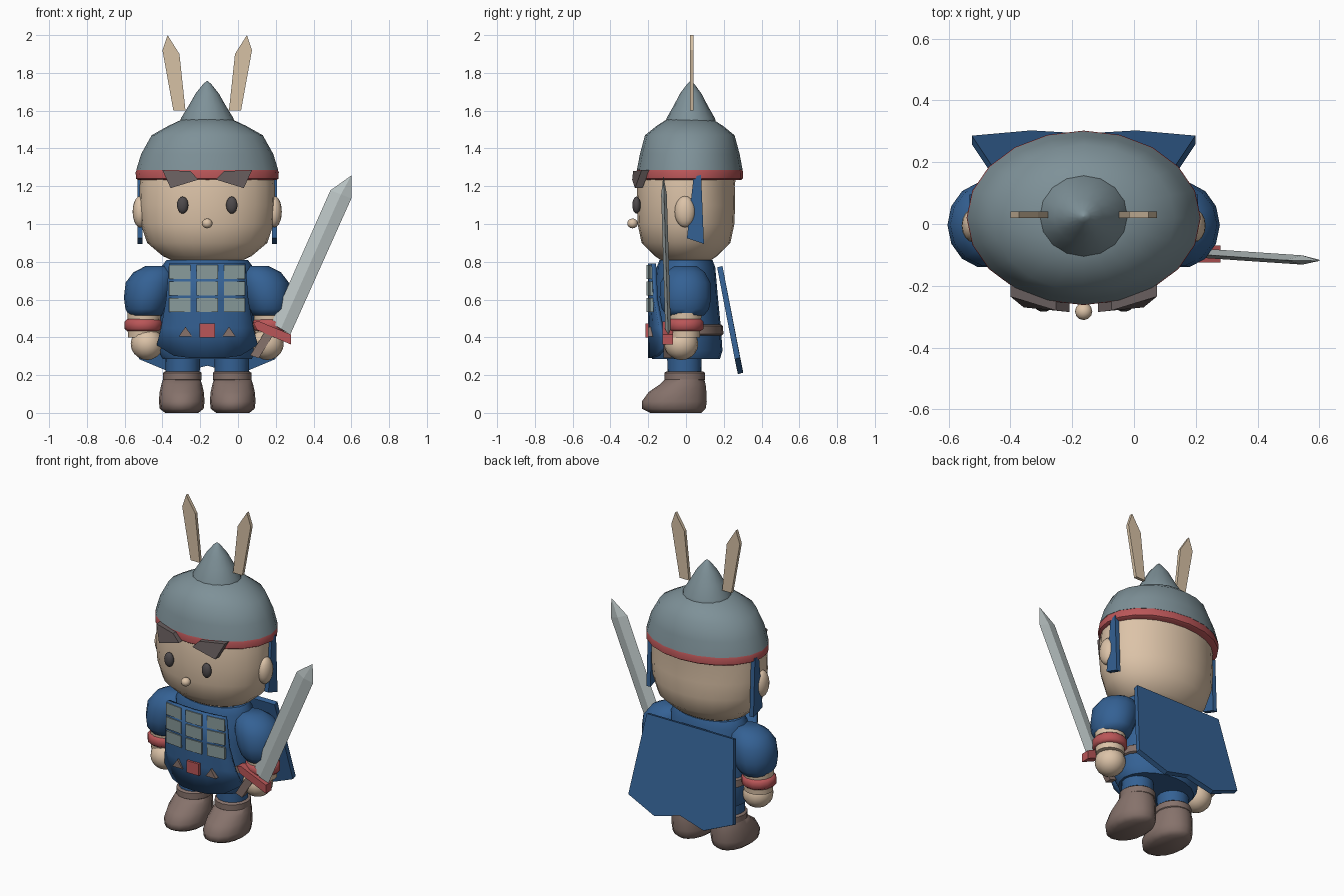
import bpy, bmesh, math
from mathutils import Vector

CX = -0.163  # centre line of the figure


def srgb(r, g, b):
    f = lambda c: ((c / 255 + 0.055) / 1.055) ** 2.4 if c > 10 else c / 3294
    return (f(r), f(g), f(b), 1)


MATS = {}
for mat_name, rgb in {
    "skin": (220, 195, 168), "steel": (126, 145, 152), "blue": (52, 97, 148),
    "red": (186, 86, 88), "brown": (134, 114, 107), "blade": (188, 198, 198),
    "plate_grey": (136, 154, 154), "eye_dark": (78, 74, 76),
    "brow_dark": (104, 94, 94), "feather": (214, 193, 165),
}.items():
    m = bpy.data.materials.new(mat_name)
    m.diffuse_color = srgb(*rgb)
    MATS[mat_name] = m


def finish(name, bm, mat, smooth=None):
    bmesh.ops.recalc_face_normals(bm, faces=bm.faces)
    me = bpy.data.meshes.new(name)
    bm.to_mesh(me)
    bm.free()
    me.materials.append(MATS[mat])
    ob = bpy.data.objects.new(name, me)
    bpy.context.collection.objects.link(ob)
    if smooth:
        bpy.ops.object.select_all(action='DESELECT')
        bpy.context.view_layer.objects.active = ob
        ob.select_set(True)
        bpy.ops.object.shade_smooth_by_angle(angle=math.radians(smooth))
    return ob


def loft(name, mat, rings, segs=20, smooth=50):
    """Stack of ellipses (z, cx, cy, rx, ry), capped at both ends."""
    bm = bmesh.new()
    loops = []
    for z, cx, cy, rx, ry in rings:
        loops.append([bm.verts.new((cx + rx * math.cos(a), cy + ry * math.sin(a), z))
                      for a in (2 * math.pi * i / segs for i in range(segs))])
    for lo, hi in zip(loops, loops[1:]):
        for i in range(segs):
            j = (i + 1) % segs
            bm.faces.new((lo[i], lo[j], hi[j], hi[i]))
    bm.faces.new(loops[0])
    bm.faces.new(loops[-1])
    return finish(name, bm, mat, smooth)


def ball(name, mat, loc, radii, segs=16, rings=10):
    bm = bmesh.new()
    bmesh.ops.create_uvsphere(bm, u_segments=segs, v_segments=rings, radius=1)
    for v in bm.verts:
        v.co = Vector(loc) + Vector(c * r for c, r in zip(v.co, radii))
    return finish(name, bm, mat, 60)


def prism(name, mat, pts, push):
    """Polygon extruded along a vector."""
    bm = bmesh.new()
    a = [bm.verts.new(p) for p in pts]
    b = [bm.verts.new(Vector(p) + Vector(push)) for p in pts]
    bm.faces.new(a)
    bm.faces.new(b)
    n = len(a)
    for i in range(n):
        j = (i + 1) % n
        bm.faces.new((a[i], a[j], b[j], b[i]))
    return finish(name, bm, mat)


# head, nose
loft("head", "skin", [(z, CX, y, rx, ry) for z, y, rx, ry in (
    (0.80, 0, 0.17, 0.12), (0.83, 0, 0.235, 0.165), (0.90, 0, 0.318, 0.235),
    (1.00, 0, 0.352, 0.256), (1.10, 0, 0.36, 0.26), (1.20, 0, 0.358, 0.258),
    (1.27, 0.01, 0.352, 0.257))], 24)
ball("nose", "skin", (CX, -0.283, 1.003), (0.028, 0.028, 0.026), 12, 8)

# helmet: brim band, dome and pointed cap
loft("helmet_band", "red", [(z, CX, 0.02, rx, rx * 0.745) for z, rx in (
    (1.232, 0.362), (1.24, 0.377), (1.275, 0.379), (1.292, 0.37))], 20, 40)
loft("helmet_dome", "steel", [(z, CX, 0.02, rx, ry) for z, rx, ry in (
    (1.285, 0.376, 0.28), (1.37, 0.35, 0.264), (1.47, 0.294, 0.237),
    (1.52, 0.205, 0.175), (1.555, 0.13, 0.12))])
loft("helmet_spike", "steel", [(z, CX, 0.025, rx, rx * 0.92) for z, rx in (
    (1.545, 0.143), (1.56, 0.139), (1.63, 0.096), (1.69, 0.062),
    (1.74, 0.022), (1.756, 0.004))], 16, 60)

# tunic and belt
loft("tunic", "blue", [(z, CX, 0, rx, ry) for z, rx, ry in (
    (0.285, 0.235, 0.18), (0.33, 0.262, 0.193), (0.45, 0.25, 0.185),
    (0.60, 0.24, 0.17), (0.77, 0.245, 0.155), (0.81, 0.215, 0.14))])
loft("belt", "brown", [(z, CX, 0.01, rx, rx * 0.715) for z, rx in (
    (0.41, 0.25), (0.417, 0.263), (0.46, 0.26), (0.467, 0.248))], 20, 40)
loft("neck", "skin", [(0.78, CX, 0, 0.16, 0.11), (0.825, CX, 0, 0.16, 0.11)])

# curved front apron
bm = bmesh.new()
rows = []
for z, half, bend in ((0.79, 0.2, 0.02), (0.6, 0.215, 0.03), (0.45, 0.24, 0.06), (0.36, 0.262, 0.09)):
    rows.append([bm.verts.new((CX + half * u, -0.19 + bend * u * u, z - (0.07 * (1 - u ** 4) if z < 0.4 else 0)))
                 for u in (-1, -0.66, -0.33, 0, 0.33, 0.66, 1)])
for r0, r1 in zip(rows, rows[1:]):
    for i in range(6):
        bm.faces.new((r0[i], r0[i + 1], r1[i + 1], r1[i]))
apron = finish("apron", bm, "blue", 40)
sol = apron.modifiers.new("thickness", 'SOLIDIFY')
sol.thickness = 0.024
sol.offset = 0

# chest plates, three by three
for col in (-1, 0, 1):
    for row in range(3):
        z0 = 0.71 - row * 0.0875
        x0 = CX + 0.145 * col
        slant = 0.012 * col
        prism("chest_plate", "plate_grey",
              [(x0 + sx * 0.056, -0.208 + 0.012 * abs(col) + slant * sx * 0.5, z)
               for sx, z in ((-1, z0), (1, z0), (1, z0 + 0.073), (-1, z0 + 0.073))],
              (0, 0.018, 0))

prism("buckle", "red", [(CX + x, -0.215, z) for x, z in (
    (-0.042, 0.4), (0.042, 0.4), (0.042, 0.474), (-0.042, 0.474))], (0, 0.03, 0))

# back cape with notched hem
prism("cape", "blue", [(CX + x, y, z) for x, y, z in (
    (-0.30, 0.165, 0.77), (0.30, 0.165, 0.77), (0.362, 0.258, 0.285),
    (0.17, 0.275, 0.205), (0, 0.265, 0.25), (-0.17, 0.275, 0.205),
    (-0.362, 0.258, 0.285))], (0, 0.028, 0.008))

# mirrored parts
for s, side in ((-1, "right"), (1, "left")):
    X = lambda off: CX + s * off
    ball(side + "_eye", "eye_dark", (X(0.13), -0.262, 1.1), (0.03, 0.022, 0.045))
    ball(side + "_ear", "skin", (X(0.355), -0.005, 1.065), (0.04, 0.055, 0.083))
    prism(side + "_brow", "brow_dark", [(X(x), y, z) for x, y, z in (
        (0.237, -0.235, 1.285), (0.194, -0.27, 1.19), (0.046, -0.285, 1.235),
        (0.09, -0.28, 1.28))], (0, 0.04, 0))
    prism(side + "_ear_flap", "blue", [(X(0.343), y, z) for y, z in (
        (0.04, 1.25), (0.08, 1.26), (0.095, 0.895), (0.005, 0.925))], (s * 0.027, 0, 0))
    prism(side + "_feather", "feather", [(X(x), 0.02, z) for x, z in (
        (0.115, 1.6), (0.179, 1.6), (0.237, 1.92), (0.21, 2.0), (0.147, 1.9))], (0, 0.02, 0))
    prism(side + "_apron_stud", "brown", [(X(x), -0.202, z) for x, z in (
        (0.08, 0.405), (0.15, 0.405), (0.115, 0.456))], (0, 0.04, 0))
    # arm
    loft(side + "_sleeve", "blue", [(z, X(x), -0.003, rx, ry) for z, x, rx, ry in (
        (0.515, 0.325, 0.09, 0.10), (0.55, 0.325, 0.108, 0.128), (0.61, 0.315, 0.126, 0.14),
        (0.69, 0.30, 0.132, 0.135), (0.745, 0.28, 0.11, 0.105), (0.778, 0.265, 0.06, 0.06))], 14, 60)
    loft(side + "_forearm", "skin", [(0.4, X(0.335), -0.005, 0.085, 0.08),
                                     (0.53, X(0.335), -0.005, 0.088, 0.09)], 14)
    loft(side + "_wristband", "red", [(z, X(0.338), -0.005, r, r) for z, r in (
        (0.433, 0.085), (0.445, 0.1), (0.482, 0.1), (0.497, 0.085))], 14, 60)
    ball(side + "_hand", "skin", (X(0.318), -0.025, 0.365), (0.087, 0.09, 0.085))
    # leg and boot
    loft(side + "_leg", "blue", [(0.19, X(0.13), -0.008, 0.09, 0.09),
                                 (0.33, X(0.13), -0.008, 0.092, 0.092)], 16)
    loft(side + "_boot", "brown", [(z, X(0.135), y, rx, ry) for z, y, rx, ry in (
        (0.0, -0.055, 0.088, 0.135), (0.022, -0.064, 0.116, 0.168),
        (0.06, -0.062, 0.121, 0.172), (0.11, -0.045, 0.117, 0.153),
        (0.15, -0.018, 0.108, 0.122), (0.18, -0.006, 0.098, 0.102))], 16, 60)
    loft(side + "_boot_cuff", "brown", [(z, X(0.132), -0.007, r, r * 1.05) for z, r in (
        (0.168, 0.094), (0.176, 0.102), (0.212, 0.102), (0.22, 0.092))], 16, 40)

# sword blade with a ridge on both faces
bm = bmesh.new()
V = lambda x, z, d=0: bm.verts.new((x, -0.095 - 0.03 * (z - 0.44) + d, z))
b_l, b_r, t_l, t_r, tip = (V(*p) for p in (
    (0.177, 0.474), (0.277, 0.415), (0.489, 1.178), (0.60, 1.135), (0.60, 1.257)))
mids = []
for d in (-0.015, 0.015):
    m0, m1 = V(0.227, 0.445, d), V(0.545, 1.157, d)
    mids.append(m0)
    for f in ((b_l, m0, m1, t_l), (m0, b_r, t_r, m1), (t_l, m1, tip), (m1, t_r, tip)):
        bm.faces.new(f)
bm.faces.new((b_l, mids[0], b_r, mids[1]))
finish("sword_blade", bm, "blade")
prism("sword_guard", "red", [(x, -0.125, z) for x, z in (
    (0.08, 0.48), (0.11, 0.485), (0.28, 0.415), (0.28, 0.362), (0.1, 0.44))], (0, 0.055, 0))
prism("sword_grip", "brown", [(x, -0.118, z) for x, z in (
    (0.145, 0.435), (0.185, 0.41), (0.11, 0.29), (0.065, 0.305))], (0, 0.04, 0))
